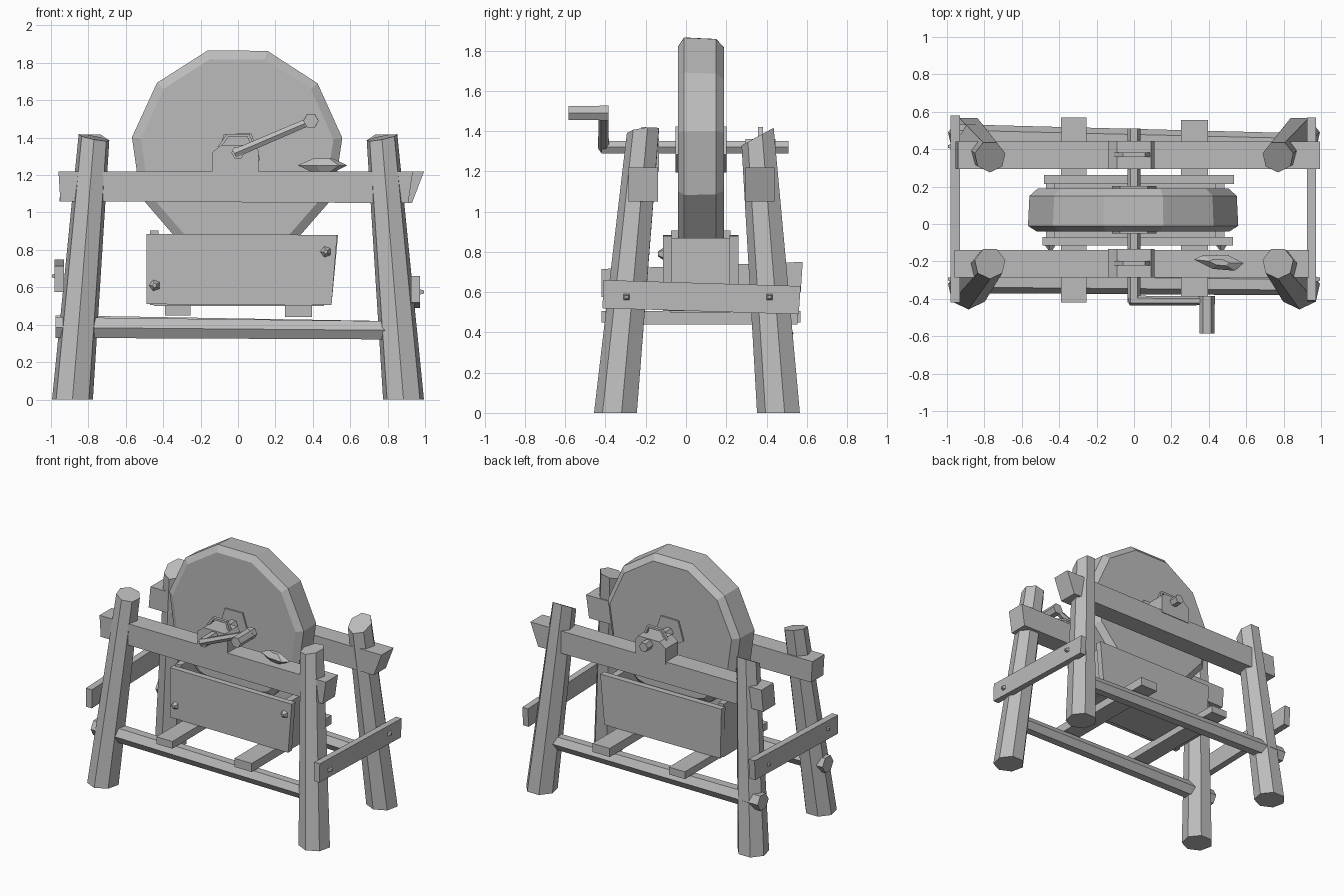
import bpy, bmesh, math
from mathutils import Vector

if "Cube" in bpy.data.objects:
    bpy.data.objects.remove(bpy.data.objects["Cube"], do_unlink=True)

grey = bpy.data.materials.new("plain grey")
grey.use_nodes = True
grey.diffuse_color = (0.5, 0.5, 0.5, 1)
grey.node_tree.nodes["Principled BSDF"].inputs["Base Color"].default_value = (0.5, 0.5, 0.5, 1)


def loft(name, rings):
    """Skin a stack of matching rings and cap both ends."""
    bm = bmesh.new()
    loops = [[bm.verts.new(p) for p in ring] for ring in rings]
    for a, b in zip(loops, loops[1:]):
        for i in range(len(a)):
            j = (i + 1) % len(a)
            bm.faces.new((a[i], a[j], b[j], b[i]))
    bm.faces.new(loops[0][::-1])
    bm.faces.new(loops[-1])
    bmesh.ops.recalc_face_normals(bm, faces=bm.faces)
    mesh = bpy.data.meshes.new(name)
    bm.to_mesh(mesh)
    bm.free()
    mesh.materials.append(grey)
    obj = bpy.data.objects.new(name, mesh)
    bpy.context.collection.objects.link(obj)
    return obj


def prism(name, profile, y0, y1):
    """Extrude an x-z outline along y."""
    return loft(name, [[(x, y, z) for x, z in profile] for y in (y0, y1)])


def box(name, x, y, z):
    return prism(name, [(x[0], z[0]), (x[1], z[0]), (x[1], z[1]), (x[0], z[1])], *y)


def rod(name, start, end, r0, r1=None, sides=6, turn=0.0):
    """Faceted bar between two points."""
    start, end = Vector(start), Vector(end)
    axis = (end - start).normalized()
    up = Vector((0, 0, 1)) if abs(axis.z) < 0.8 else Vector((0, 1, 0))
    u = axis.cross(up).normalized()
    v = axis.cross(u)
    angles = [turn + math.tau * i / sides for i in range(sides)]
    return loft(name, [[c + r * (u * math.cos(a) + v * math.sin(a)) for a in angles]
                       for c, r in ((start, r0), (end, r0 if r1 is None else r1))])


# Splayed legs with obliquely sawn tops
def leg(name, foot, head, slope):
    rings = []
    for centre, r, (sx, sy) in ((foot, 0.112, (0, 0)), (head, 0.084, slope)):
        ring = []
        for i in range(7):
            a = math.tau * (i + 0.25) / 7
            dx, dy = r * math.cos(a), r * math.sin(a)
            ring.append((centre[0] + dx, centre[1] + dy, centre[2] + sx * dx + sy * dy))
        rings.append(ring)
    loft(name, rings)


for side, sx in (("left", 1), ("right", -1)):
    leg("front_leg_" + side, (sx * 0.885, -0.345, 0), (sx * 0.77, -0.21, 1.40), (sx * 0.2, 0.12))
    leg("back_leg_" + side, (sx * 0.885, 0.465, 0), (sx * 0.77, 0.36, 1.375), (0, 0.55))

# Top rails with skewed ends
prism("front_rail", [(-0.95, 1.06), (0.91, 1.05), (0.935, 1.22), (-0.96, 1.22)], -0.285, -0.14)
prism("back_rail", [(-0.955, 1.06), (0.93, 1.05), (0.995, 1.22), (-0.94, 1.22)], 0.295, 0.44)

# Bearing blocks and their iron straps
block = [(-0.14, 1.2), (-0.14, 1.32), (-0.09, 1.36), (0.09, 1.36), (0.11, 1.33), (0.11, 1.2)]
strap = [(-0.11, 1.35), (-0.06, 1.42), (0.06, 1.42), (0.09, 1.35),
         (0.07, 1.35), (0.05, 1.405), (-0.05, 1.405), (-0.09, 1.35)]
for label, y in (("front", -0.21), ("back", 0.37)):
    prism(label + "_bearing_block", block, y - 0.075, y + 0.075)
    prism(label + "_strap", strap, y - 0.012, y + 0.012)

# Eleven-sided grinding wheel, chamfered on both faces
def wheel_ring(r, y):
    angles = [math.radians(8) + math.tau * i / 11 for i in range(11)]
    return [(r * math.cos(a) - 0.005, y, 1.32 + r * math.sin(a)) for a in angles]


loft("wheel", [wheel_ring(0.52, -0.04), wheel_ring(0.568, -0.01),
               wheel_ring(0.56, 0.15), wheel_ring(0.515, 0.19)])
rod("wheel_hub", (0, -0.052, 1.32), (0, 0.202, 1.32), 0.125, sides=5, turn=0.3)
rod("axle", (0, -0.42, 1.32), (0, 0.51, 1.32), 0.036)

# Crank
rod("crank_arm", (-0.02, -0.41, 1.315), (0.39, -0.41, 1.49), 0.027, 0.024)
rod("crank_boss", (0.39, -0.43, 1.49), (0.39, -0.385, 1.49), 0.042)
rod("crank_handle", (0.39, -0.585, 1.49), (0.39, -0.425, 1.49), 0.041)

# Water trough
prism("trough_front", [(-0.49, 0.51), (0.5, 0.505), (0.53, 0.88), (-0.49, 0.885)], -0.115, -0.07)
prism("trough_back", [(-0.47, 0.51), (0.5, 0.505), (0.535, 0.88), (-0.48, 0.885)], 0.215, 0.262)
box("trough_end_right", (-0.47, -0.425), (-0.075, 0.22), (0.505, 0.905))
box("trough_end_left", (0.435, 0.485), (-0.075, 0.22), (0.505, 0.87))
box("trough_floor", (-0.45, 0.46), (-0.08, 0.22), (0.5, 0.55))
for x, z in ((-0.445, 0.61), (0.47, 0.79)):
    rod("trough_bolt", (x, -0.105, z), (x, -0.14, z), 0.038, 0.012, sides=5)

# Cross beams under the trough
box("beam_right", (-0.39, -0.255), (-0.42, 0.57), (0.45, 0.505))
box("beam_left", (0.25, 0.395), (-0.40, 0.555), (0.44, 0.505))

# Long stretchers passing through the legs
rod("front_stretcher", (-0.975, -0.305, 0.385), (0.84, -0.325, 0.37), 0.064, 0.056)
rod("back_stretcher", (-0.975, 0.47, 0.395), (0.86, 0.43, 0.37), 0.064, 0.056)


# Side boards nailed outside the legs
def side_board(name, x0, x1, outline):
    loft(name, [[(x, y, z) for y, z in outline] for x in (x0, x1)])


side_board("side_board_left", 0.925, 0.972, [(-0.415, 0.52), (0.56, 0.49), (0.57, 0.63), (-0.41, 0.66)])
side_board("side_board_right", -0.98, -0.93, [(-0.42, 0.575), (0.57, 0.6), (0.58, 0.75), (-0.42, 0.715)])
for sx, z in ((1, 0.575), (-1, 0.66)):
    for y in (-0.295, 0.415):
        rod("board_nail", (sx * 0.96, y, z), (sx * 0.995, y, z), 0.026, 0.01, sides=4, turn=math.pi / 4)

# Whetstone resting on the front rail
outline = [(0.32, -0.19), (0.42, -0.24), (0.54, -0.25), (0.585, -0.21), (0.5, -0.165), (0.36, -0.17)]


def stone_ring(scale, z):
    return [(0.455 + (x - 0.455) * scale, -0.205 + (y + 0.205) * scale, z) for x, y in outline]


loft("whetstone", [stone_ring(0.5, 1.22), stone_ring(1, 1.252), stone_ring(0.4, 1.288)])
